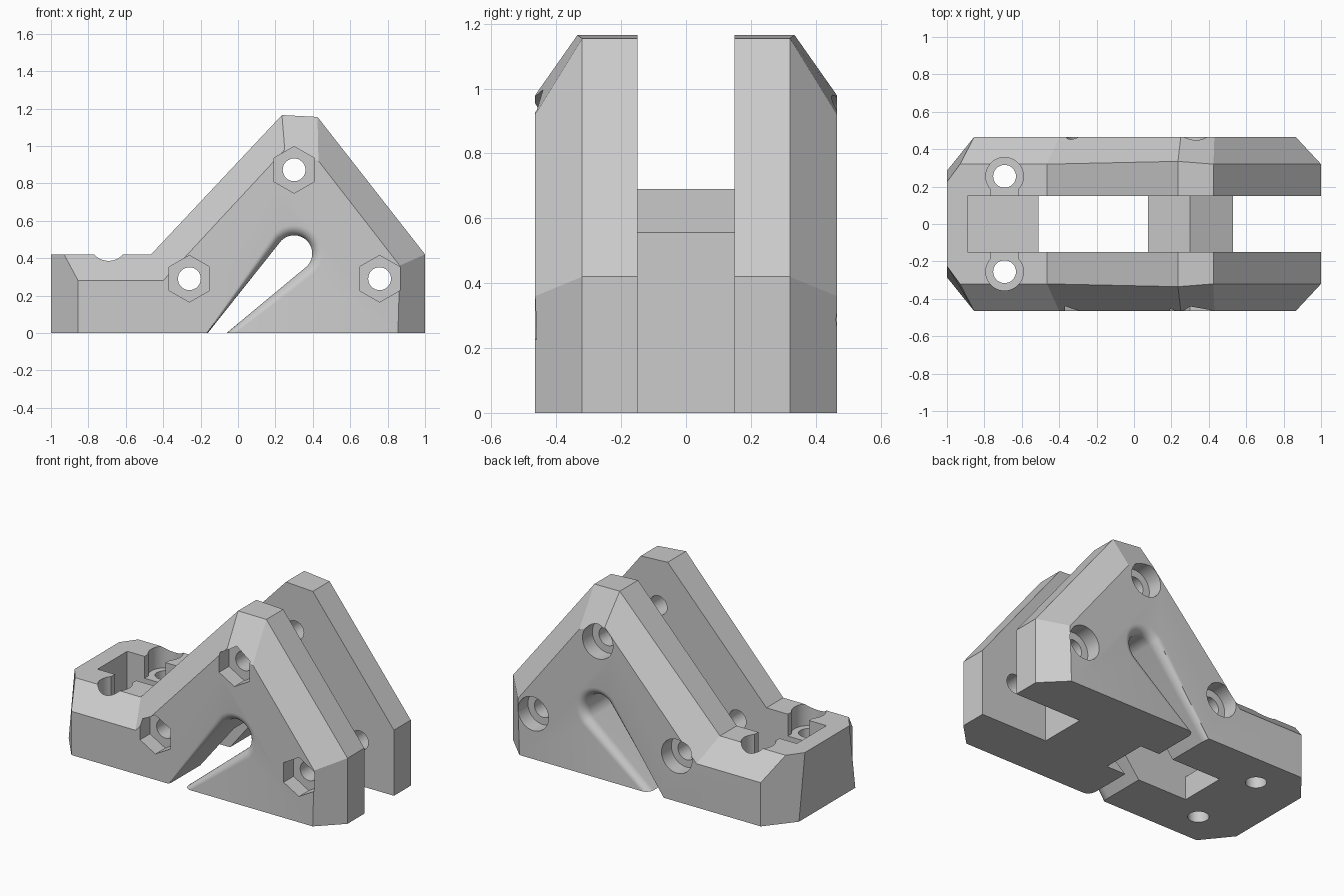
import bpy, bmesh, math

cube = bpy.data.objects.get("Cube")
if cube:
    bpy.data.objects.remove(cube, do_unlink=True)

grey = bpy.data.materials.new("light_grey")
grey.use_nodes = True
grey.diffuse_color = (0.6, 0.6, 0.6, 1)
grey.node_tree.nodes["Principled BSDF"].inputs["Base Color"].default_value = (0.6, 0.6, 0.6, 1)


def finish(name, bm):
    """Turn a closed bmesh into an object."""
    bmesh.ops.recalc_face_normals(bm, faces=bm.faces)
    mesh = bpy.data.meshes.new(name)
    bm.to_mesh(mesh)
    bm.free()
    mesh.materials.append(grey)
    obj = bpy.data.objects.new(name, mesh)
    bpy.context.collection.objects.link(obj)
    return obj


def loft(name, rings):
    """Skin a list of equal-sized rings and cap both ends."""
    bm = bmesh.new()
    loops = [[bm.verts.new(p) for p in ring] for ring in rings]
    for a, b in zip(loops, loops[1:]):
        for i in range(len(a)):
            j = (i + 1) % len(a)
            bm.faces.new((a[i], a[j], b[j], b[i]))
    bm.faces.new(loops[0])
    bm.faces.new(loops[-1])
    return finish(name, bm)


def prism_y(name, profile, y0, y1):
    return loft(name, [[(x, y, z) for x, z in profile] for y in (y0, y1)])


def circle(cx, cy, r, n, turn=0.0):
    return [(cx + r * math.cos(turn + math.tau * i / n),
             cy + r * math.sin(turn + math.tau * i / n)) for i in range(n)]


def prism_z(name, outline, z0, z1):
    return loft(name, [[(x, y, z) for x, y in outline] for z in (z0, z1)])


# Body: chamfered triangular block with a low foot
FACE_Y = 0.465
rim = [(-1, .285, 0), (-1, .225, .42), (-.93, .32, .42), (-.465, .32, .42),
       (.235, .335, 1.165), (.425, .32, 1.155), (1, .32, .42), (1, .32, 0)]
face = [(-.855, 0), (-.855, .28), (-.4, .28), (.25, .98), (.43, .92), (.865, .36), (.855, 0)]

bm = bmesh.new()
sides = []
for s in (-1, 1):
    a = [bm.verts.new((x, s * y, z)) for x, y, z in rim]
    b = [bm.verts.new((x, s * FACE_Y, z)) for x, z in face]
    bm.faces.new(b)
    bm.faces.new((a[0], a[1], a[2], b[1], b[0]))
    for i in range(1, len(b) - 1):
        bm.faces.new((a[i + 1], a[i + 2], b[i + 1], b[i]))
    sides.append((a, b))
(fa, fb), (ba, bb) = sides
bm.faces.new((fa[1], fa[2], fa[3], ba[3], ba[2], ba[1]))
bm.faces.new((fa[0], fa[1], ba[1], ba[0]))
for i in range(3, len(rim) - 1):
    bm.faces.new((fa[i], fa[i + 1], ba[i + 1], ba[i]))
bm.faces.new((fa[0], fb[0], fb[-1], fa[-1], ba[-1], bb[-1], bb[0], ba[0]))
body = finish("slotted_bracket_body", bm)

cutters = []

# Central channel, leaving the foot pocket floor and the roofed bridge
channel = [(-.89, .15), (-.51, .15), (-.51, -.2), (.075, -.2), (.075, .557), (.3, .69),
           (.53, .557), (.53, -.2), (1.2, -.2), (1.2, 1.5), (-.89, 1.5)]
cutters.append(prism_y("channel_cutter", channel, -.15, .15))


# Slanted slot with rounded lips on both outer faces
def slot_ring(r, y):
    cx, cz, tail = .3, .425, .95
    d = math.sqrt(.5)
    pts = []
    for i in range(25):
        t = math.radians(135 - 180 * i / 24)
        pts.append((cx + r * math.cos(t), y, cz + r * math.sin(t)))
    for sign in (1, -1):
        pts.append((cx - d * (tail - sign * -r), y, cz - d * (tail + sign * r)))
    return pts


LIP, SLOT_R = .055, .097
half = []
for k in range(9):
    t = math.pi / 2 * k / 8
    half.append((SLOT_R + LIP * (1 - math.cos(t)), FACE_Y - LIP + LIP * math.sin(t)))
half.append((SLOT_R + LIP, .6))
steps = [(r, -y) for r, y in reversed(half)] + half
cutters.append(loft("slot_cutter", [slot_ring(r, y) for r, y in steps]))

# Bolt holes: hexagonal nut seats in front, round head seats at the back
for x, z in ((.3, .872), (-.26, .29), (.757, .29)):
    cutters.append(prism_y("bolt_hole_cutter", circle(x, z, .061, 32), -.7, .7))
    cutters.append(prism_y("nut_seat_cutter", circle(x, z, .125, 6, math.pi / 6), -.7, -.365))
    cutters.append(prism_y("head_seat_cutter", circle(x, z, .108, 40), .365, .7))

# Vertical mounting holes in the foot, each opening into the pocket
for s in (-1, 1):
    x, y = -.692, s * .255
    cutters.append(prism_z("mount_hole_cutter", circle(x, y, .061, 32), -.3, .8))
    cutters.append(prism_z("mount_seat_cutter", circle(x, y, .101, 40), .28, .8))
    neck = [(x - .075, s * .1), (x + .075, s * .1), (x + .075, y), (x - .075, y)]
    cutters.append(prism_z("mount_neck_cutter", neck, .28, .8))

# Cut everything out of the body
for obj in bpy.context.selected_objects:
    obj.select_set(False)
bpy.context.view_layer.objects.active = body
body.select_set(True)
for cutter in cutters:
    cutter.hide_render = True
    mod = body.modifiers.new("cut", 'BOOLEAN')
    mod.operation = 'DIFFERENCE'
    mod.solver = 'EXACT'
    mod.object = cutter
    bpy.ops.object.modifier_apply(modifier=mod.name)
for cutter in cutters:
    bpy.data.objects.remove(cutter, do_unlink=True)

bpy.ops.object.shade_smooth_by_angle(angle=math.radians(25))
